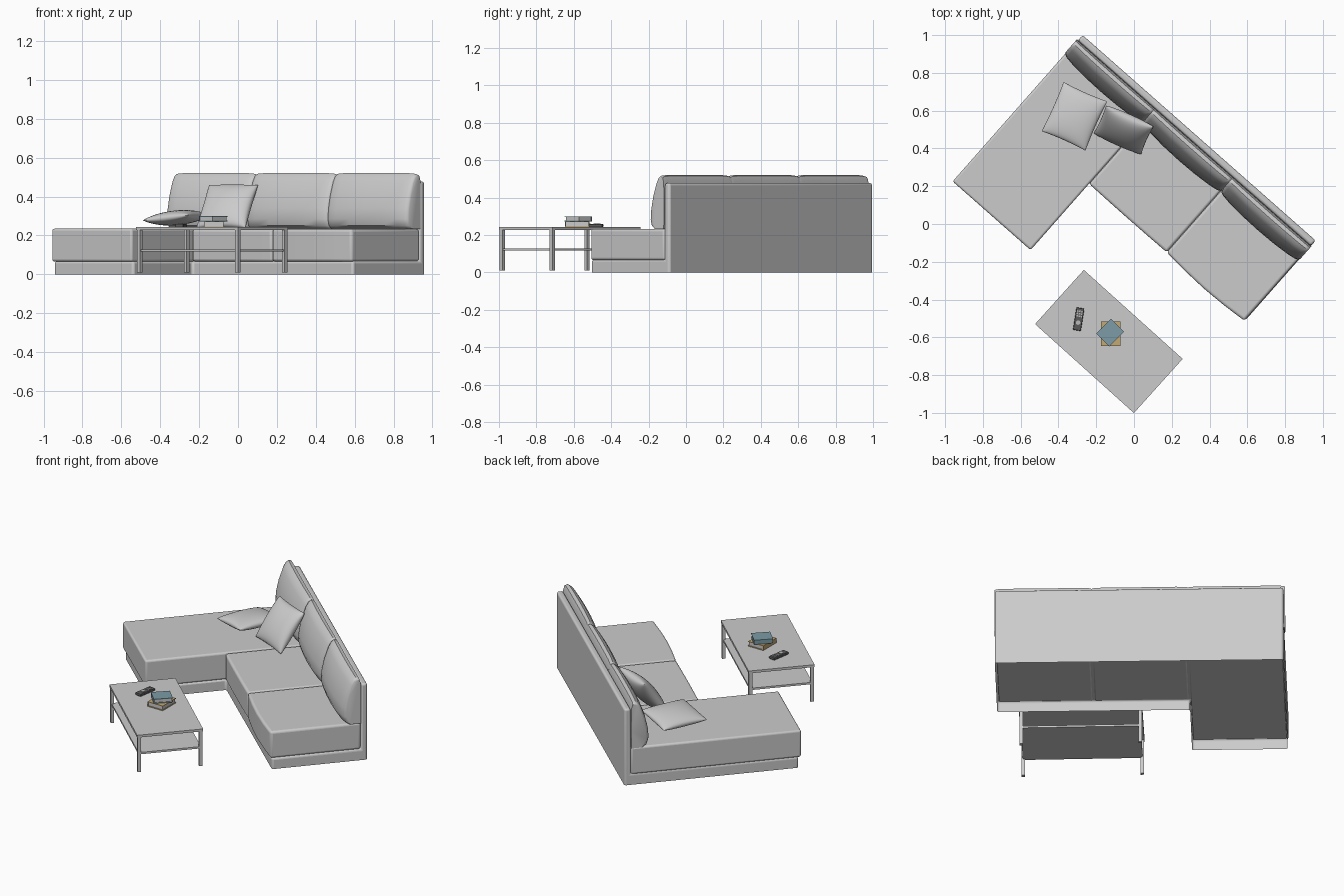
import bpy, bmesh, math
from mathutils import Matrix, Vector

if "Cube" in bpy.data.objects:
    bpy.data.objects.remove(bpy.data.objects["Cube"])

def frame(x, y, z=0, deg=0):
    return Matrix.Translation((x, y, z)) @ Matrix.Rotation(math.radians(deg), 4, 'Z')

SOFA = frame(-0.272, 1.0, 0, -41.4)     # local x along the back, -y forward
TABLE = frame(-0.133, -0.622, 0, -42)

def finish(name, bm, mat=None, color=None, smooth=True, bevel=0):
    bmesh.ops.recalc_face_normals(bm, faces=bm.faces)
    me = bpy.data.meshes.new(name)
    bm.to_mesh(me)
    bm.free()
    ob = bpy.data.objects.new(name, me)
    bpy.context.collection.objects.link(ob)
    if mat is not None:
        ob.matrix_world = mat
    if color:
        m = bpy.data.materials.new(name + "_color")
        m.diffuse_color = (*color, 1)
        m.use_nodes = True
        m.node_tree.nodes["Principled BSDF"].inputs["Base Color"].default_value = m.diffuse_color
        me.materials.append(m)
    if bevel:
        b = ob.modifiers.new("bevel", 'BEVEL')
        b.width, b.segments = bevel, 4
        b.limit_method = 'ANGLE'
    if smooth:
        bpy.ops.object.select_all(action='DESELECT')
        ob.select_set(True)
        bpy.context.view_layer.objects.active = ob
        bpy.ops.object.shade_smooth_by_angle(angle=math.radians(40))
    return ob

def box(name, lo, hi, mat=None, bevel=0, color=None, smooth=False):
    bm = bmesh.new()
    bmesh.ops.create_cube(bm, size=1)
    lo, hi = Vector(lo), Vector(hi)
    for v in bm.verts:
        v.co = Vector([l + (c + .5) * (h - l) for l, h, c in zip(lo, hi, v.co)])
    return finish(name, bm, mat, color, smooth or bevel > 0, bevel)

def raise_faces(bm, faces, z):
    # extrude faces to height z and return the new top faces
    r = bmesh.ops.extrude_face_region(bm, geom=faces, use_keep_orig=True)['geom']
    for v in r:
        if isinstance(v, bmesh.types.BMVert):
            v.co.z = z
    return [f for f in r if isinstance(f, bmesh.types.BMFace)]

def prism(name, pts, z0, z1, mat, bevel=0):
    bm = bmesh.new()
    raise_faces(bm, [bm.faces.new([bm.verts.new((x, y, z0)) for x, y in pts])], z1)
    return finish(name, bm, mat, bevel=bevel)

def pillow(name, w, d, t, mat, n=20, pinch=.035):
    bm = bmesh.new()
    bmesh.ops.create_grid(bm, x_segments=n, y_segments=n, size=1)
    r = bmesh.ops.duplicate(bm, geom=bm.faces[:])
    low = {g for g in r['geom'] if isinstance(g, bmesh.types.BMVert)}
    for v in bm.verts:
        x, y = (math.sin(c * math.pi / 2) for c in v.co.xy)
        h = (max(0, 1 - x * x) * max(0, 1 - y * y)) ** 0.42
        v.co = (x * w / 2 * (1 - pinch * (1 - y * y)), y * d / 2 * (1 - pinch * (1 - x * x)),
                (-h if v in low else h) * t / 2)
    bmesh.ops.remove_doubles(bm, verts=bm.verts, dist=1e-5)
    return finish(name, bm, mat)

def back_cushion(name, u0, u1):
    # teardrop side profile (forward, up) lofted along the back
    prof = [(.04, .232), (.12, .232), (.147, .25), (.157, .285), (.152, .34), (.135, .41),
            (.108, .48), (.09, .508), (.07, .521), (.05, .516), (.04, .49), (.037, .35)]
    stations = [(-1, .74, .96), (-.98, .83, .98), (-.92, .9, .992), (-.75, .96, 1), (-.4, 1.02, 1),
                (0, 1.04, 1), (.4, 1.02, 1), (.75, .96, 1), (.92, .9, .992), (.98, .83, .98), (1, .74, .96)]
    bm = bmesh.new()
    rings = []
    for s, k, kz in stations:
        u = (u0 + u1) / 2 + s * (u1 - u0) / 2
        rings.append([bm.verts.new((u, -(.037 + (f - .037) * k), .232 + (z - .232) * kz)) for f, z in prof])
    n = len(prof)
    for a, b in zip(rings, rings[1:]):
        for i in range(n):
            bm.faces.new((a[i], a[(i + 1) % n], b[(i + 1) % n], b[i]))
    bm.faces.new(rings[0])
    bm.faces.new(rings[-1])
    finish(name, bm, SOFA)

# sofa shell: L-shaped base, rear strip raised into the back panel, open underneath
T, R = -.038, 1.645
bm = bmesh.new()
vs = [bm.verts.new((x, y, 0)) for x, y in
      [(0, 0), (R, 0), (R, T), (0, T), (R, -.56), (.545, -.56), (.545, -1.02), (0, -1.02)]]
floor = [bm.faces.new([vs[i] for i in loop]) for loop in ((0, 3, 2, 1), (3, 7, 6, 5, 4, 2))]
tops = raise_faces(bm, floor, .068)
rear = [f for f in tops if len(f.verts) == 4]
raise_faces(bm, rear, .478)
bmesh.ops.delete(bm, geom=floor + rear, context='FACES')
finish("sofa_shell", bm, SOFA, bevel=.013)

# seat cushions: chaise on the left, two shorter seats, the right one bowed
box("chaise_cushion", (-.004, -1.036, .066), (.546, T, .235), SOFA, .012)
for i, (u, bow) in enumerate(((.547, .002), (1.095, .014))):
    w = .547
    front = [(u + w * t, -.568 - bow * math.sin(math.pi * t)) for t in (1, .75, .5, .25, 0)]
    prism(f"seat_cushion_{i + 1}", [(u, T), (u + w, T)] + front, .066, .233, SOFA, .014)

# back cushions
for i in range(3):
    back_cushion(f"back_cushion_{i + 1}", -.008 + i * .551, .546 + i * .551)

# loose pillows
pillow("flat_pillow", .255, .285, .075,
       frame(-.315, .57, .291, -24) @ Matrix.Rotation(math.radians(-6), 4, 'Y'))
pillow("leaning_pillow", .275, .27, .10,
       frame(-.055, .498, .35, -24) @ Matrix.Rotation(math.radians(54), 4, 'X'))

# coffee table
L, W = .352, .193
box("table_top", (-L, -W, .228), (L, W, .243), TABLE)
box("table_shelf", (-L + .01, -W + .01, .117), (L - .01, W - .01, .129), TABLE)
for i, sx in enumerate((-1, 1)):
    for j, sy in enumerate((-1, 1)):
        x, y = sx * (L - .013), sy * (W - .013)
        box(f"table_leg_{i}{j}", (x - .01, y - .01, .01), (x + .01, y + .01, .229), TABLE)

# books: two cover boards, a spine and a page block
def book(name, mat, w, d, h, color):
    c = .004
    box(name + "_cover_bottom", (-w / 2, -d / 2, 0), (w / 2, d / 2, c), mat, color=color)
    box(name + "_cover_top", (-w / 2, -d / 2, h - c), (w / 2, d / 2, h), mat, color=color)
    box(name + "_spine", (-w / 2, -d / 2, 0), (-w / 2 + c, d / 2, h), mat, color=color)
    box(name + "_pages", (-w / 2 + c, -d / 2 + c, c), (w / 2 - c, d / 2 - c, h - c), mat)

book("lower_book", frame(-.123, -.582, .243), .105, .13, .03, (.55, .4, .18))
book("upper_book", frame(-.127, -.575, .273, -45), .098, .11, .027, (.2, .33, .38))

# remote control with buttons
REMOTE = frame(-.293, -.504, .243, -9)
box("remote_body", (-.021, -.06, 0), (.021, .06, .016), REMOTE, .004, (.1, .1, .1))
for r in range(3):
    for c in range(3):
        x, y = (c - 1) * .011, .042 - r * .013
        box(f"remote_button_{r}{c}", (x - .004, y - .004, .015), (x + .004, y + .004, .0185),
            REMOTE, color=(.5, .5, .5))
bm = bmesh.new()
bmesh.ops.create_cone(bm, cap_ends=True, segments=20, radius1=.012, radius2=.012, depth=.004)
finish("remote_dial", bm, REMOTE @ Matrix.Translation((0, -.018, .0165)), (.5, .5, .5))
